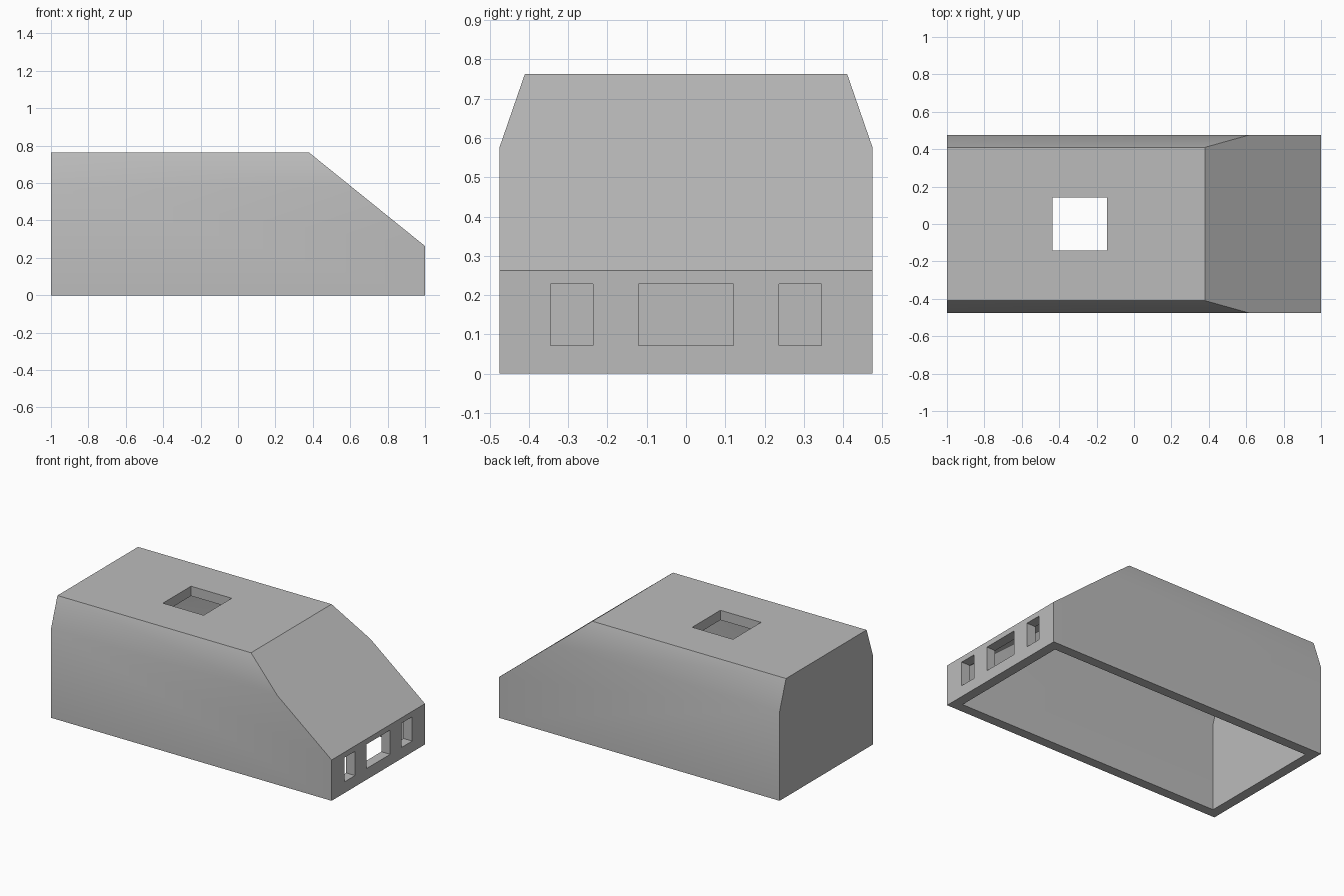
import bpy, bmesh
from mathutils import Vector, Matrix

cube = bpy.data.objects.get("Cube")
if cube:
    bpy.data.objects.remove(cube, do_unlink=True)

WALL = 0.063

grey = bpy.data.materials.new("plain_grey")
grey.use_nodes = True
colour = (0.5, 0.5, 0.5, 1)
grey.diffuse_color = colour
grey.node_tree.nodes["Principled BSDF"].inputs["Base Color"].default_value = colour

# Outer planes: point and outward normal
PLANES = [
    ((-1, 0, 0), (-1, 0, 0)),                # plain end wall
    ((1, 0, 0), (1, 0, 0)),                  # windowed end wall
    ((0, 0, 0.763), (0, 0, 1)),              # roof
    ((1, 0, 0.263), (0.5, 0, 0.62)),         # sloped end
]
for s in (-1, 1):
    PLANES.append(((0, s * 0.475, 0), (0, s, 0)))              # side wall
    PLANES.append(((0, s * 0.475, 0.575), (0, s * 0.188, 0.065)))  # roof chamfer


def new_object(name, bm):
    bmesh.ops.recalc_face_normals(bm, faces=bm.faces)
    mesh = bpy.data.meshes.new(name)
    bm.to_mesh(mesh)
    bm.free()
    mesh.materials.append(grey)
    ob = bpy.data.objects.new(name, mesh)
    bpy.context.collection.objects.link(ob)
    return ob


def hull(name, inset, bottom):
    """Block trimmed by every plane, moved inward by inset."""
    bm = bmesh.new()
    bmesh.ops.create_cube(bm, size=6, matrix=Matrix.Translation((0, 0, bottom + 3)))
    for point, normal in PLANES:
        n = Vector(normal).normalized()
        bmesh.ops.bisect_plane(bm, geom=bm.verts[:] + bm.edges[:] + bm.faces[:],
                               plane_co=Vector(point) - n * inset, plane_no=n,
                               clear_outer=True)
        bmesh.ops.holes_fill(bm, edges=[e for e in bm.edges if e.is_boundary])
    return new_object(name, bm)


def box(name, centre, size):
    bm = bmesh.new()
    bmesh.ops.create_cube(bm, size=1, matrix=Matrix.Translation(centre) @ Matrix.Diagonal((*size, 1)))
    return new_object(name, bm)


def cut(target, cutter):
    mod = target.modifiers.new("cut", 'BOOLEAN')
    mod.operation = 'DIFFERENCE'
    mod.solver = 'EXACT'
    mod.object = cutter
    bpy.context.view_layer.objects.active = target
    bpy.ops.object.modifier_apply(modifier=mod.name)
    bpy.data.objects.remove(cutter, do_unlink=True)


# Hollow shell, open underneath
shell = hull("shell", 0, 0)
cut(shell, hull("cavity_cutter", WALL, -0.2))

# Roof hatch
cut(shell, box("hatch_cutter", (-0.29, 0, 0.75), (0.29, 0.286, 0.3)))

# Row of three windows in the low end wall
for y, width in ((-0.291, 0.108), (0, 0.242), (0.291, 0.108)):
    cut(shell, box("window_cutter", (0.98, y, 0.15), (0.2, width, 0.156)))

# Soft side bends, crisp corners
bpy.ops.object.select_all(action='DESELECT')
shell.select_set(True)
bpy.context.view_layer.objects.active = shell
bpy.ops.object.shade_smooth_by_angle(angle=0.52)
